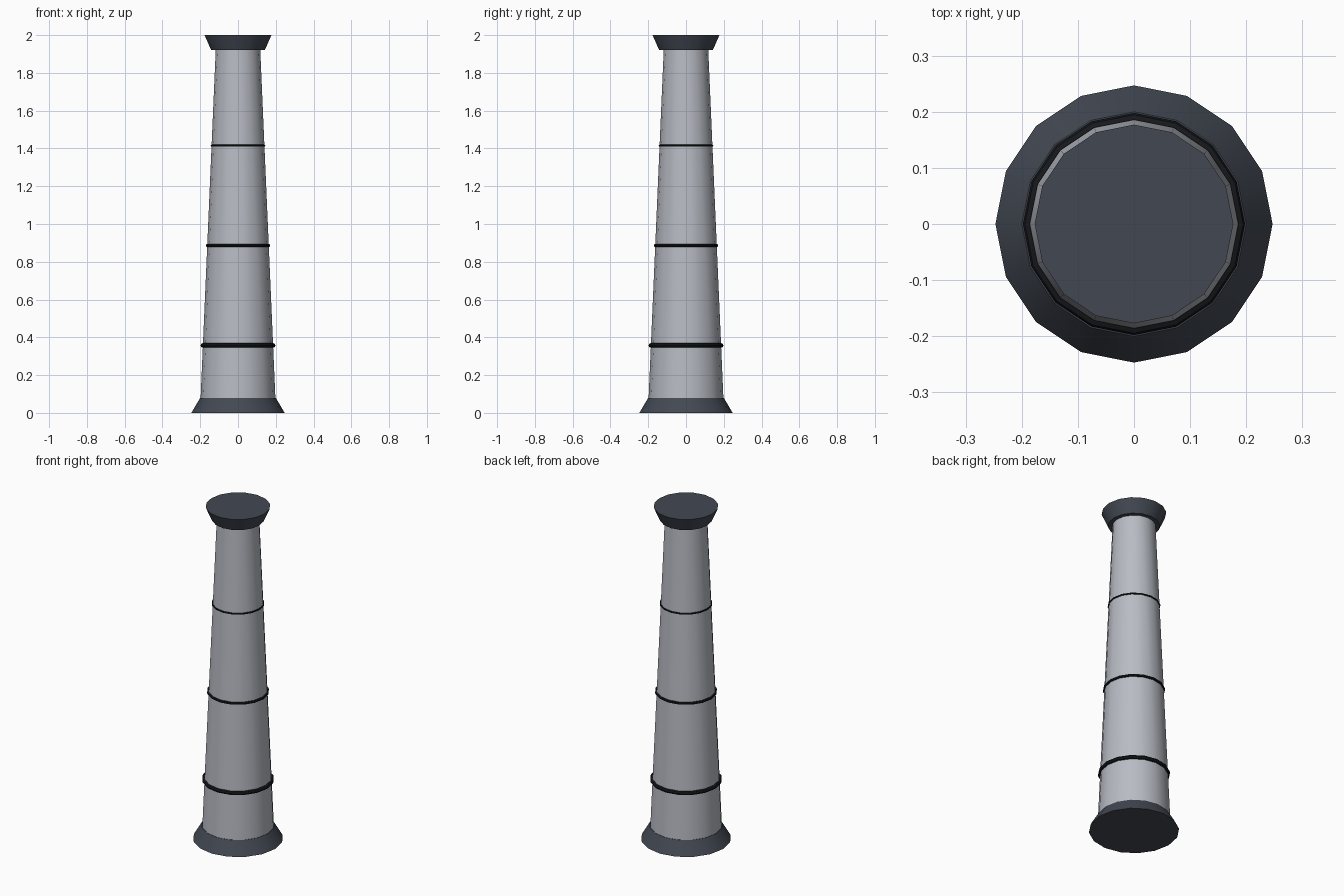
import bpy
import math

if "Cube" in bpy.data.objects:
    bpy.data.objects.remove(bpy.data.objects["Cube"])

SIDES = 16


def material(name, rgb):
    m = bpy.data.materials.new(name)
    m.diffuse_color = (*rgb, 1.0)
    m.use_nodes = True
    m.node_tree.nodes["Principled BSDF"].inputs["Base Color"].default_value = m.diffuse_color
    return m


slate = material("dark_slate", (0.055, 0.065, 0.085))
grey = material("pale_grey", (0.48, 0.50, 0.55))
black = material("black", (0.008, 0.009, 0.011))


def finish(name, mat):
    obj = bpy.context.object
    obj.name = name
    obj.data.materials.append(mat)
    # Vertices sit on the axes
    obj.data.update()
    bpy.ops.object.shade_smooth_by_angle(angle=math.radians(35))
    return obj


def frustum(name, r_bottom, r_top, z0, z1, mat):
    bpy.ops.mesh.primitive_cone_add(vertices=SIDES, radius1=r_bottom, radius2=r_top,
                                    depth=z1 - z0, location=(0, 0, (z0 + z1) / 2))
    return finish(name, mat)


# Flared foot, tapering shaft and flared cap
Z0, Z1, R0, R1 = 0.08, 1.92, 0.198, 0.118
frustum("foot", 0.247, 0.2, 0.0, Z0, slate)
frustum("shaft", R0, R1, Z0, Z1, grey)
frustum("cap", 0.142, 0.177, Z1, 2.0, slate)

# Thin bands hugging the shaft, finer toward the top
for i, (z, minor) in enumerate([(0.357, 0.012), (0.886, 0.008), (1.415, 0.005)]):
    radius = R0 + (R1 - R0) * (z - Z0) / (Z1 - Z0)
    bpy.ops.mesh.primitive_torus_add(major_segments=SIDES, minor_segments=8,
                                     major_radius=radius, minor_radius=minor,
                                     location=(0, 0, z))
    band = finish(f"band_{i + 1}", black)
    bpy.ops.object.shade_smooth()
